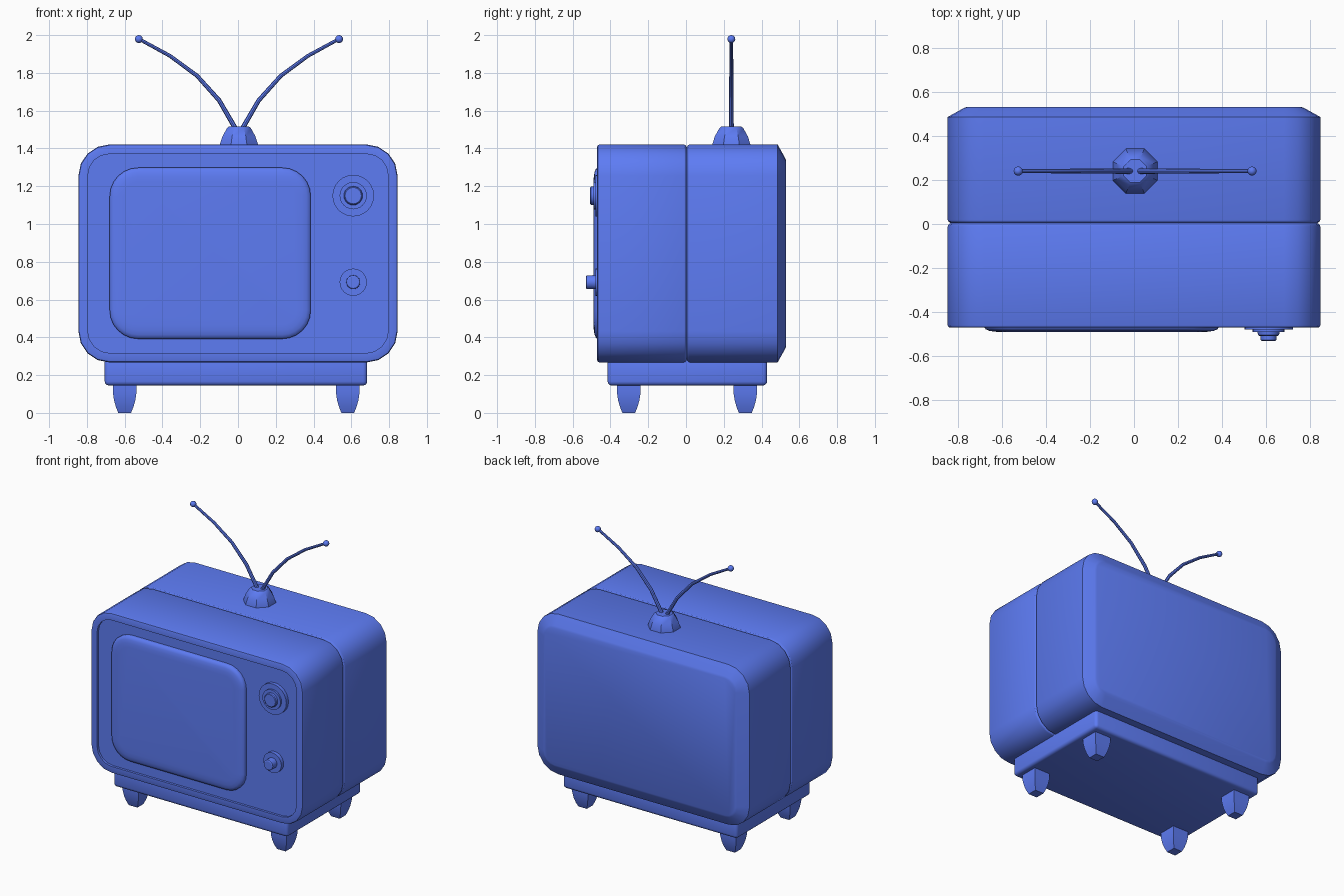
import bpy, bmesh, math
from mathutils import Vector

if "Cube" in bpy.data.objects:
    bpy.data.objects.remove(bpy.data.objects["Cube"])

blue = bpy.data.materials.new("blue")
blue.diffuse_color = (.11, .2, .9, 1)
blue.use_nodes = True
blue.node_tree.nodes["Principled BSDF"].inputs["Base Color"].default_value = blue.diffuse_color


def finish(name, bm, angle=30):
    bmesh.ops.recalc_face_normals(bm, faces=bm.faces[:])
    me = bpy.data.meshes.new(name)
    bm.to_mesh(me)
    bm.free()
    me.materials.append(blue)
    ob = bpy.data.objects.new(name, me)
    bpy.context.collection.objects.link(ob)
    bpy.ops.object.select_all(action='DESELECT')
    ob.select_set(True)
    bpy.context.view_layer.objects.active = ob
    if angle:
        bpy.ops.object.shade_smooth_by_angle(angle=math.radians(angle))
    return ob


def loft(name, rings, angle=30):
    """Skin a list of equal-length point rings and cap both ends."""
    bm = bmesh.new()
    vs = [[bm.verts.new(p) for p in ring] for ring in rings]
    n = len(vs[0])
    for a, b in zip(vs, vs[1:]):
        for i in range(n):
            j = (i + 1) % n
            bm.faces.new((a[i], a[j], b[j], b[i]))
    bm.faces.new(vs[0])
    bm.faces.new(vs[-1])
    return finish(name, bm, angle)


def rounded_rect(y, inset, hw, hh, r, cx, cz, seg=4):
    pts = []
    rad = r - inset
    for k, (sx, sz) in enumerate(((1, 1), (-1, 1), (-1, -1), (1, -1))):
        for i in range(seg + 1):
            a = math.pi / 2 * (k + i / seg)
            pts.append((cx + sx * (hw - r) + rad * math.cos(a), y,
                        cz + sz * (hh - r) + rad * math.sin(a)))
    return pts


def ring_y(cx, cz, r, y, n=24):
    return [(cx + r * math.cos(2 * math.pi * i / n), y,
             cz + r * math.sin(2 * math.pi * i / n)) for i in range(n)]


def ring_z(cx, cy, r, z, n):
    return [(cx + r * math.cos(2 * math.pi * (i + .5) / n),
             cy + r * math.sin(2 * math.pi * (i + .5) / n), z) for i in range(n)]


# Cabinet: recessed front panel, seam round the middle, chamfered back
profile = [(-.453, .05), (-.47, .05), (-.47, .012), (-.467, .004), (-.458, 0),
           (-.012, 0), (-.004, .003), (.004, .013), (.012, .003), (.02, 0),
           (.485, 0), (.524, .07), (.53, .084)]
loft("cabinet", [rounded_rect(y, d, .845, .577, .165, 0, .844) for y, d in profile])

# Screen: softly pillowed
profile = [(-.44, 0), (-.468, 0), (-.477, .006), (-.484, .022), (-.488, .045), (-.49, .075)]
loft("screen", [rounded_rect(y, d, .532, .453, .15, -.147, .845, 6) for y, d in profile], 40)

# Dials
upper = [(.11, -.44), (.11, -.478), (.072, -.478), (.072, -.49),
         (.05, -.49), (.048, -.503), (.043, -.507)]
lower = [(.072, -.44), (.072, -.48), (.037, -.48), (.036, -.526), (.03, -.53)]
loft("channel_dial", [ring_y(.61, 1.15, r, y) for r, y in upper])
loft("volume_dial", [ring_y(.61, .692, r, y) for r, y in lower])

# Stand
bm = bmesh.new()
bmesh.ops.create_cube(bm, size=1)
for v in bm.verts:
    v.co = Vector((v.co.x * 1.39 - .011, v.co.y * .845 + .007, v.co.z * .145 + .2175))
bmesh.ops.bevel(bm, geom=bm.edges[:], offset=.022, segments=3, profile=.5, affect='EDGES')
finish("stand", bm)

# Feet: square, tapering in a curve
for label, x, y in (("front_left_foot", -.6, -.303), ("front_right_foot", .581, -.303),
                    ("back_left_foot", -.6, .314), ("back_right_foot", .581, .314)):
    loft(label, [ring_z(x, y, w * math.sqrt(2), z, 4) for w, z in
                 ((.063, .17), (.063, .11), (.056, .065), (.046, .03), (.034, 0))], 30)

# Aerial base: octagonal dome
AX, AY = .005, .24
loft("aerial_base", [ring_z(AX, AY, r, z, 8) for r, z in
                     ((.11, 1.41), (.11, 1.42), (.094, 1.465), (.068, 1.508), (.056, 1.517))], 30)

# Aerial rods with ball tips
path = [(.015, 1.5), (.105, 1.655), (.222, 1.785), (.365, 1.89), (.53, 1.98)]
for side, s in (("left", -1), ("right", 1)):
    rings = []
    for i, (px, pz) in enumerate(path):
        a, b = path[max(i - 1, 0)], path[min(i + 1, len(path) - 1)]
        t = Vector((s * (b[0] - a[0]), 0, b[1] - a[1])).normalized()
        u, w = Vector((0, 1, 0)), t.cross(Vector((0, 1, 0)))
        r = .013 - .001 * i
        c = Vector((AX + s * px, AY, pz))
        rings.append([c + r * (math.cos(k * math.pi / 4) * u + math.sin(k * math.pi / 4) * w)
                      for k in range(8)])
    loft(side + "_aerial_rod", rings, 40)
    bm = bmesh.new()
    bmesh.ops.create_uvsphere(bm, u_segments=12, v_segments=8, radius=.021)
    bmesh.ops.translate(bm, verts=bm.verts[:], vec=(AX + s * .53, AY, 1.979))
    finish(side + "_aerial_tip", bm, 60)
